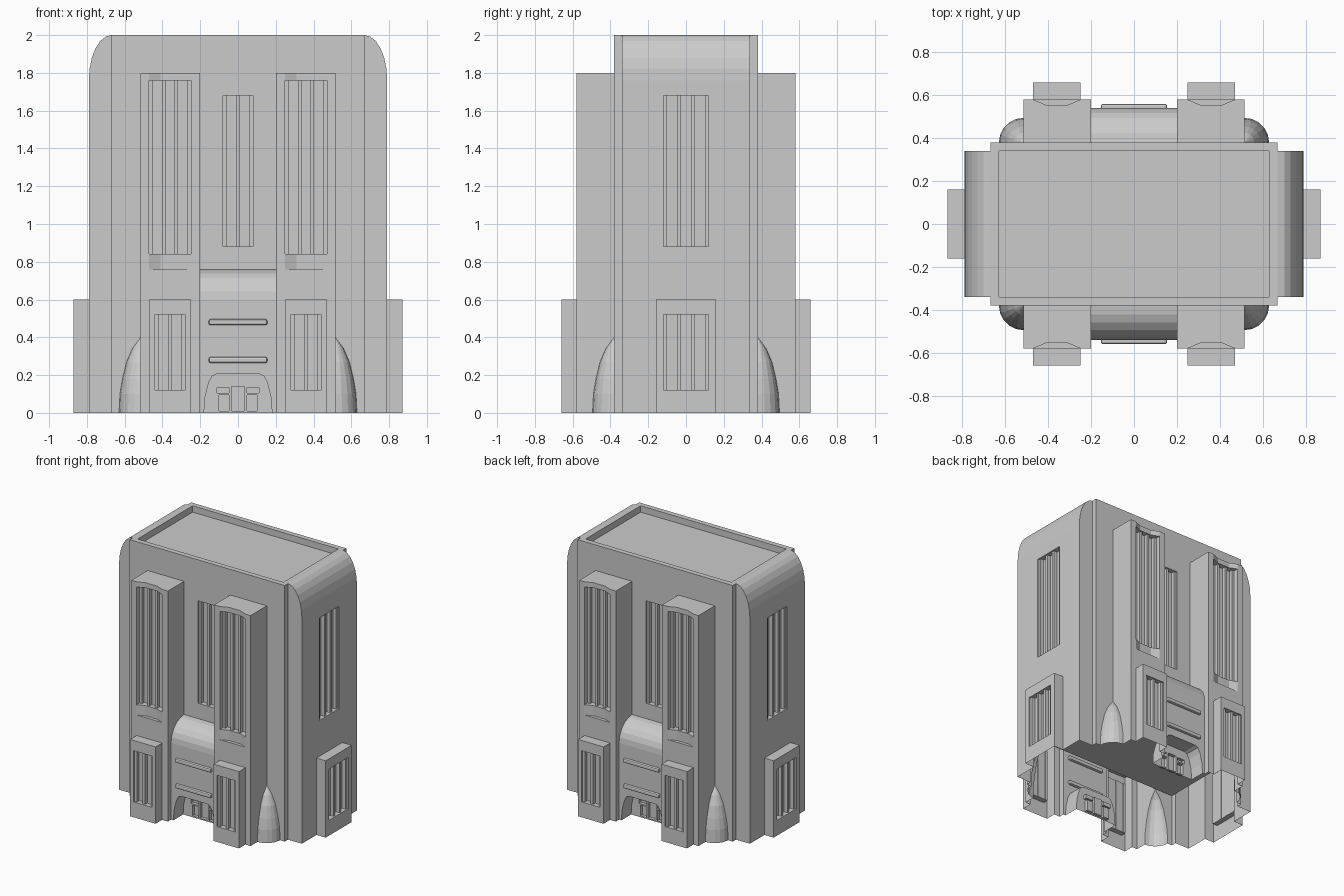
import bpy, bmesh, math
from mathutils import Vector

old = bpy.data.objects.get("Cube")
if old:
    bpy.data.objects.remove(old, do_unlink=True)

stone = bpy.data.materials.new("grey stone")
stone.use_nodes = True
GREY = (0.6, 0.6, 0.6, 1)
stone.diffuse_color = GREY
stone.node_tree.nodes["Principled BSDF"].inputs["Base Color"].default_value = GREY


def finish(name, bm):
    bmesh.ops.recalc_face_normals(bm, faces=bm.faces[:])
    mesh = bpy.data.meshes.new(name)
    bm.to_mesh(mesh)
    bm.free()
    mesh.materials.append(stone)
    ob = bpy.data.objects.new(name, mesh)
    bpy.context.collection.objects.link(ob)
    return ob


def add_box(bm, xs, ys, zs):
    lo = Vector(map(min, (xs, ys, zs)))
    hi = Vector(map(max, (xs, ys, zs)))
    made = bmesh.ops.create_cube(bm, size=1)["verts"]
    for v in made:
        v.co = [l + (c + 0.5) * (h - l) for c, l, h in zip(v.co, lo, hi)]
    return made


def box(name, xs, ys, zs):
    bm = bmesh.new()
    add_box(bm, xs, ys, zs)
    return finish(name, bm)


def prism(name, pts, place, a, b):
    """Extrude a 2D outline from a to b; place maps (p, q, t) to a 3D point."""
    bm = bmesh.new()
    ends = [[bm.verts.new(place(p, q, t)) for p, q in pts] for t in (a, b)]
    for ring in ends:
        bm.faces.new(ring)
    for i in range(len(pts)):
        j = (i + 1) % len(pts)
        bm.faces.new((ends[0][i], ends[0][j], ends[1][j], ends[1][i]))
    return finish(name, bm)


def shouldered(w, r, z, rz, steps=6):
    """Upright outline with both top corners rounded."""
    arc = [(w - r + r * math.cos(t), z - rz + rz * math.sin(t))
           for t in (i * math.pi / 2 / steps for i in range(steps + 1))]
    return [(w, 0)] + arc + [(-p, q) for p, q in reversed(arc)] + [(-w, 0)]


def boolean(target, tool, mode):
    mod = target.modifiers.new("cut", 'BOOLEAN')
    mod.operation, mod.solver, mod.object = mode, 'EXACT', tool
    bpy.context.view_layer.objects.active = target
    bpy.ops.object.modifier_apply(modifier=mod.name)
    bpy.data.objects.remove(tool, do_unlink=True)


def bullet(cx, cy):
    """Pointed dome buttress at a corner."""
    bm = bmesh.new()
    prof = [(0, 0), (0.115, 0), (0.11, 0.1), (0.097, 0.18), (0.075, 0.27), (0.045, 0.34), (0, 0.4)]
    vs = [bm.verts.new((r, 0, z)) for r, z in prof]
    es = [bm.edges.new(e) for e in zip(vs, vs[1:])]
    bmesh.ops.spin(bm, geom=vs + es, cent=(0, 0, 0), axis=(0, 0, 1), angle=math.tau, steps=20)
    bmesh.ops.remove_doubles(bm, verts=bm.verts[:], dist=0.0005)
    bmesh.ops.translate(bm, verts=bm.verts[:], vec=(cx, cy, 0))
    return finish("corner_buttress", bm)


# Solid masses merged into one shell
shell = box("building_shell", (-0.67, 0.67), (-0.38, 0.38), (0, 2))
masses = [
    prism("side_wings", shouldered(0.79, 0.12, 2, 0.24), lambda p, q, t: (p, t, q), -0.34, 0.34),
    prism("porch", shouldered(0.54, 0.16, 0.76, 0.16), lambda p, q, t: (t, p, q), -0.2, 0.2),
    box("side_bays", (-0.87, 0.87), (-0.16, 0.16), (0, 0.6)),
]
for s in (1, -1):
    masses.append(box("tower", (s * 0.2, s * 0.515), (-0.58, 0.58), (0, 1.8)))
    masses.append(box("tower_bay", (s * 0.25, s * 0.47), (-0.66, 0.66), (0, 0.6)))
    masses += [bullet(s * 0.515, y) for y in (0.38, -0.38)]
for m in masses:
    boolean(shell, m, 'UNION')

# Roof well
boolean(shell, box("roof_cut", (-0.63, 0.63), (-0.34, 0.34), (1.95, 2.1)), 'DIFFERENCE')


def window(name, axis, side, mid, half, zs, face, panes):
    """Recess a window into a wall and stand mullions in it."""
    def span(u0, u1, d0, d1):
        u, d = (u0, u1), (side * d0, side * d1)
        return (u, d) if axis == 'y' else (d, u)
    back = face - 0.04
    boolean(shell, box("cut", *span(mid - half, mid + half, back, face + 0.05), zs), 'DIFFERENCE')
    bm = bmesh.new()
    bar = 0.02
    for i in range(panes + 1):
        u = mid - half + i * (2 * half - bar) / panes
        add_box(bm, *span(u, u + bar, back - 0.002, back + 0.028), zs)
    finish(name, bm)


arch = [(0.18, -0.05), (0.18, 0), (0.175, 0.08), (0.155, 0.16), (0.137, 0.195), (0.115, 0.205)]
arch += [(-p, q) for p, q in reversed(arch)]
for f in (1, -1):
    # Entrance alcove with door pockets
    boolean(shell, prism("cut", arch, lambda p, q, t: (p, t, q), f * 0.42, f * 0.6), 'DIFFERENCE')
    pockets = [((-0.035, 0.035), (0.01, 0.14))]
    for s in (1, -1):
        pockets += [((s * 0.048, s * 0.112), (0.105, 0.135)), ((s * 0.048, s * 0.1), (0.01, 0.095))]
    for xs, zs in pockets:
        boolean(shell, box("cut", xs, (f * 0.395, f * 0.45), zs), 'DIFFERENCE')

    # Front and back windows, towers with a hollowed face
    window("centre_mullions", 'y', f, 0, 0.08, (0.88, 1.68), 0.38, 2)
    for s in (1, -1):
        hollow = [(0.25, 0.58), (0.25, 0.62), (0.47, 0.62), (0.47, 0.58), (0.41, 0.555), (0.31, 0.555)]
        boolean(shell, prism("cut", [(s * p, f * q) for p, q in hollow],
                             lambda p, q, t: (p, q, t), 0.76, 1.85), 'DIFFERENCE')
        window("tower_mullions", 'y', f, s * 0.36, 0.11, (0.84, 1.76), 0.555, 3)
        window("bay_mullions", 'y', f, s * 0.36, 0.08, (0.12, 0.52), 0.66, 2)

    # Side windows
    window("side_mullions", 'x', f, 0, 0.12, (0.88, 1.68), 0.79, 3)
    window("side_bay_mullions", 'x', f, 0, 0.12, (0.12, 0.52), 0.87, 3)

    # Rounded rails on the porch
    for z in (0.28, 0.48):
        bm = bmesh.new()
        add_box(bm, (-0.155, 0.155), (f * 0.52, f * 0.56), (z - 0.016, z + 0.016))
        bmesh.ops.bevel(bm, geom=bm.edges[:], offset=0.01, segments=2, affect='EDGES', profile=0.5)
        finish("porch_rail", bm)

# Open underside with a raised inner floor
bm = bmesh.new()
bm.from_mesh(shell.data)
under = [f for f in bm.faces if all(abs(v.co.z) < 0.0005 for v in f.verts)]
bmesh.ops.delete(bm, geom=under, context='FACES')
bm.to_mesh(shell.data)
bm.free()
shell.data.materials.clear()
shell.data.materials.append(stone)
box("inner_floor", (-0.665, 0.665), (-0.375, 0.375), (0.4, 0.41))
